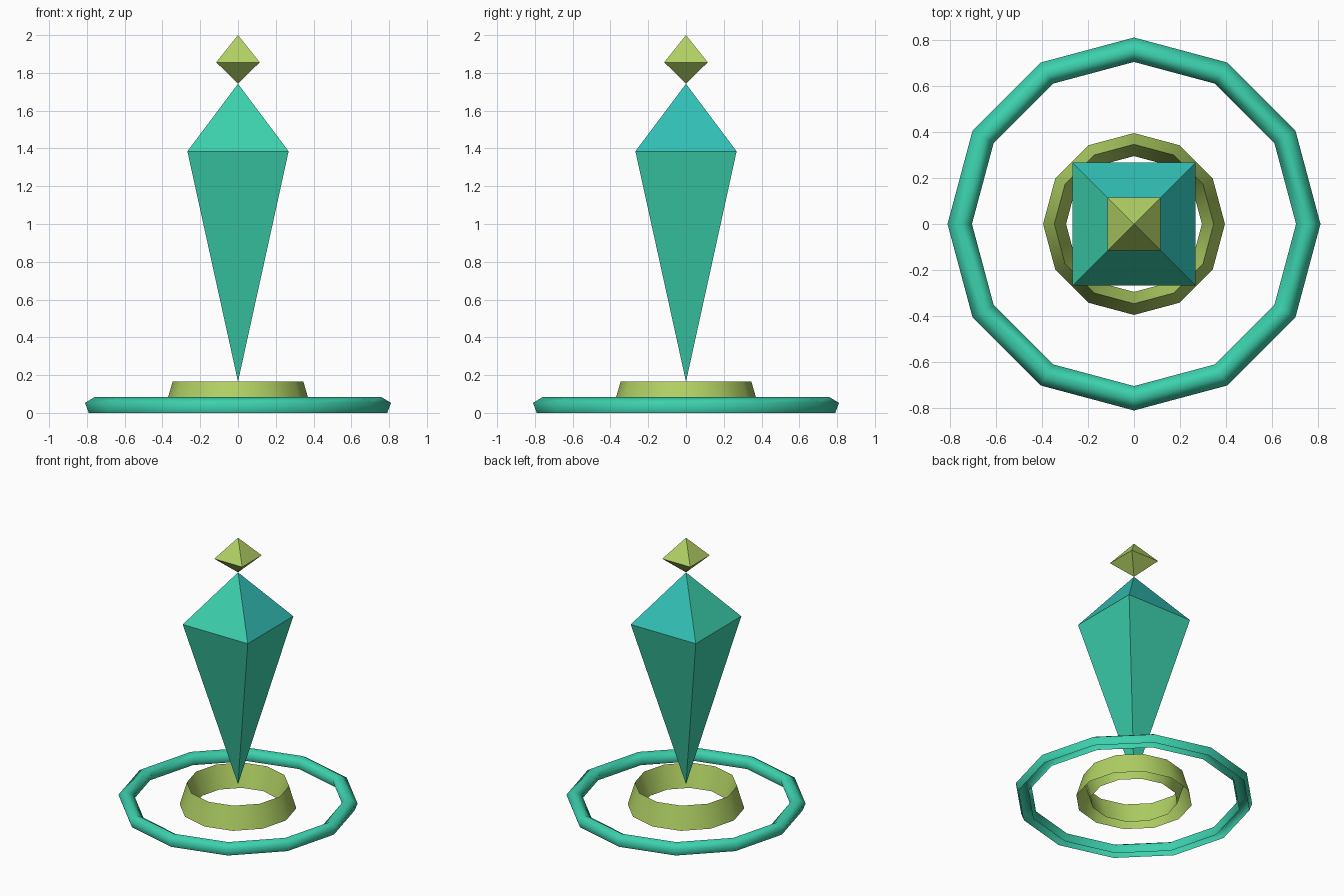
import bpy, bmesh, math

if "Cube" in bpy.data.objects:
    bpy.data.objects.remove(bpy.data.objects["Cube"])


def material(name, rgb):
    lin = [((c / 255 + 0.055) / 1.055) ** 2.4 for c in rgb]
    m = bpy.data.materials.new(name)
    m.diffuse_color = (*lin, 1)
    m.use_nodes = True
    m.node_tree.nodes["Principled BSDF"].inputs["Base Color"].default_value = m.diffuse_color
    return m


GREEN = material("green_teal", (60, 209, 173))
BLUE = material("blue_teal", (50, 192, 182))
OLIVE = material("olive", (177, 209, 100))


def lathe(name, profile, sides, mats, start=0.0, sharp=None):
    """Turn a (radius, z) profile round the z axis."""
    bm = bmesh.new()
    rows = []
    for r, z in profile:
        row = []
        for j in range(sides):
            a = start + 2 * math.pi * j / sides
            row.append(bm.verts.new((r * math.cos(a), r * math.sin(a), z)))
        rows.append(row)
    for low, high in zip(rows, rows[1:]):
        for j in range(sides):
            k = (j + 1) % sides
            bm.faces.new((low[j], low[k], high[k], high[j]))
    # merge the points of pointed ends
    bmesh.ops.remove_doubles(bm, verts=bm.verts[:], dist=1e-5)
    bm.normal_update()
    mesh = bpy.data.meshes.new(name)
    bm.to_mesh(mesh)
    bm.free()
    for m in mats:
        mesh.materials.append(m)
    for p in mesh.polygons:
        p.use_smooth = sharp is not None
    if sharp is not None:
        mesh.set_sharp_from_angle(angle=math.radians(sharp))
    ob = bpy.data.objects.new(name, mesh)
    bpy.context.collection.objects.link(ob)
    return ob


Q = math.sqrt(2)

# Large floating crystal; its upper back and right faces are bluer
crystal = lathe("crystal", [(0, 0.165), (0.268 * Q, 1.385), (0, 1.742)], 4,
                [GREEN, BLUE], math.pi / 4)
for p in crystal.data.polygons:
    if p.normal.z > 0 and p.normal.x + p.normal.y > 0:
        p.material_index = 1

# Small gem on the tip
lathe("top_gem", [(0, 1.742), (0.115 * Q, 1.856), (0, 2.0)], 4,
      [OLIVE], math.pi / 4)

# Rounded outer ring, open underneath
lathe("outer_ring", [(0.79, 0), (0.81, 0.053), (0.757, 0.085),
                     (0.704, 0.053), (0.724, 0)], 12, [GREEN], 0, 100)

# Ridged inner ring, open underneath
lathe("inner_ring", [(0.395, 0), (0.346, 0.165), (0.295, 0)], 12,
      [OLIVE], 0, 100)
